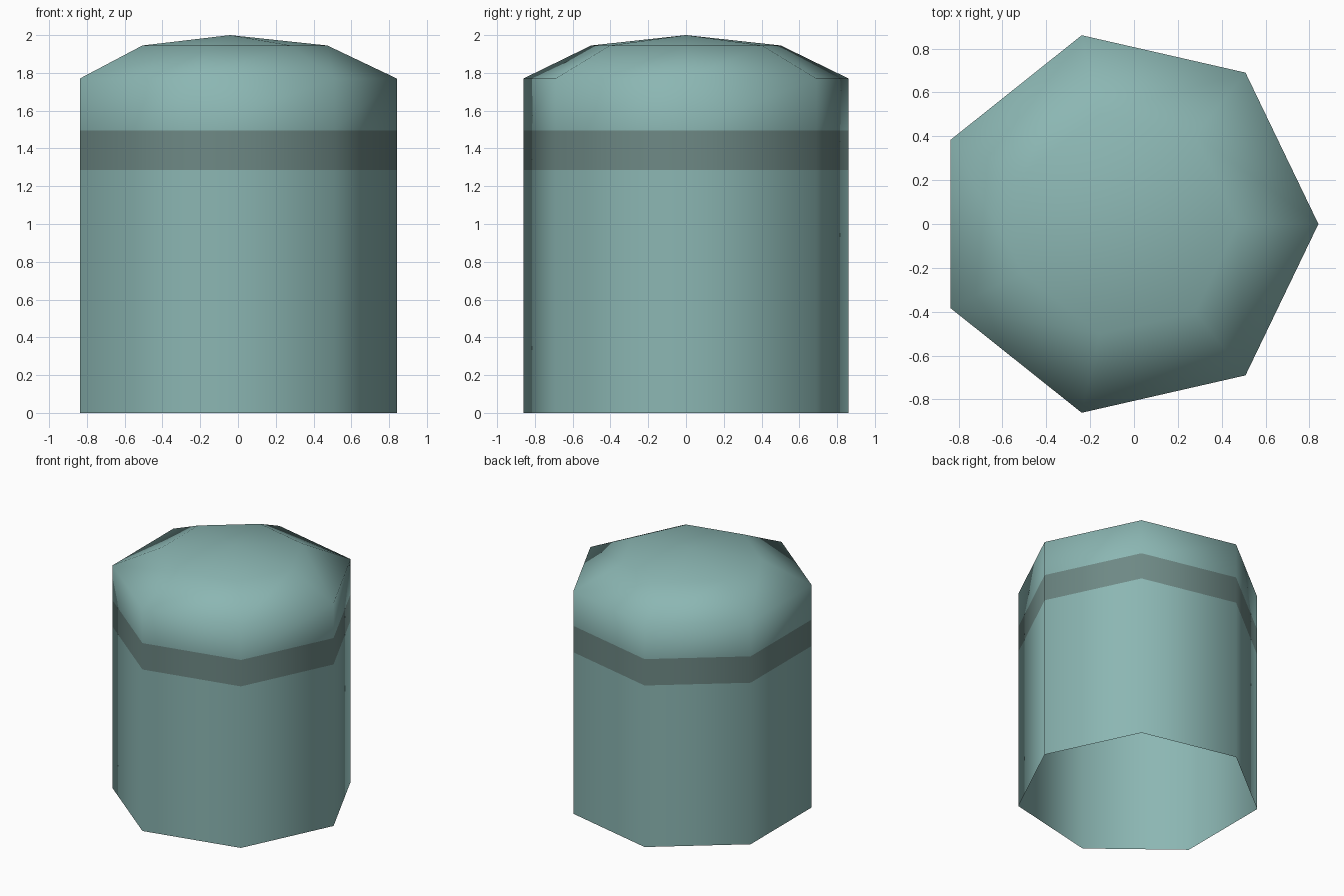
import bpy, bmesh, math

if "Cube" in bpy.data.objects:
    bpy.data.objects.remove(bpy.data.objects["Cube"])

SIDES, RADIUS, CENTER_X = 7, 0.883, -0.042


def material(name, rgb):
    m = bpy.data.materials.new(name)
    m.diffuse_color = (*rgb, 1.0)
    m.use_nodes = True
    m.node_tree.nodes["Principled BSDF"].inputs["Base Color"].default_value = m.diffuse_color
    return m


# Heptagonal shell, open at the bottom: (radius, height) profile
profile = [(RADIUS, 0.0), (RADIUS, 1.285), (RADIUS, 1.495),
           (RADIUS, 1.77), (0.515, 1.945)]
bm = bmesh.new()
rings = []
for r, z in profile:
    rings.append([bm.verts.new((CENTER_X + r * math.cos(2 * math.pi * i / SIDES),
                                r * math.sin(2 * math.pi * i / SIDES), z))
                  for i in range(SIDES)])

# Walls, with the dark band between the second and third rings
for k in range(len(rings) - 1):
    for i in range(SIDES):
        j = (i + 1) % SIDES
        f = bm.faces.new((rings[k][i], rings[k][j], rings[k + 1][j], rings[k + 1][i]))
        f.material_index = 1 if k == 1 else 0

# Shallow pointed cap
apex = bm.verts.new((CENTER_X, 0, 2.0))
for i in range(SIDES):
    bm.faces.new((rings[-1][i], rings[-1][(i + 1) % SIDES], apex))

for f in bm.faces:
    f.smooth = True

mesh = bpy.data.meshes.new("domed_shell")
bm.to_mesh(mesh)
bm.free()
mesh.materials.append(material("soft teal", (0.26, 0.47, 0.45)))
mesh.materials.append(material("dark grey teal band", (0.156, 0.25, 0.235)))
obj = bpy.data.objects.new("domed_shell", mesh)
bpy.context.collection.objects.link(obj)
